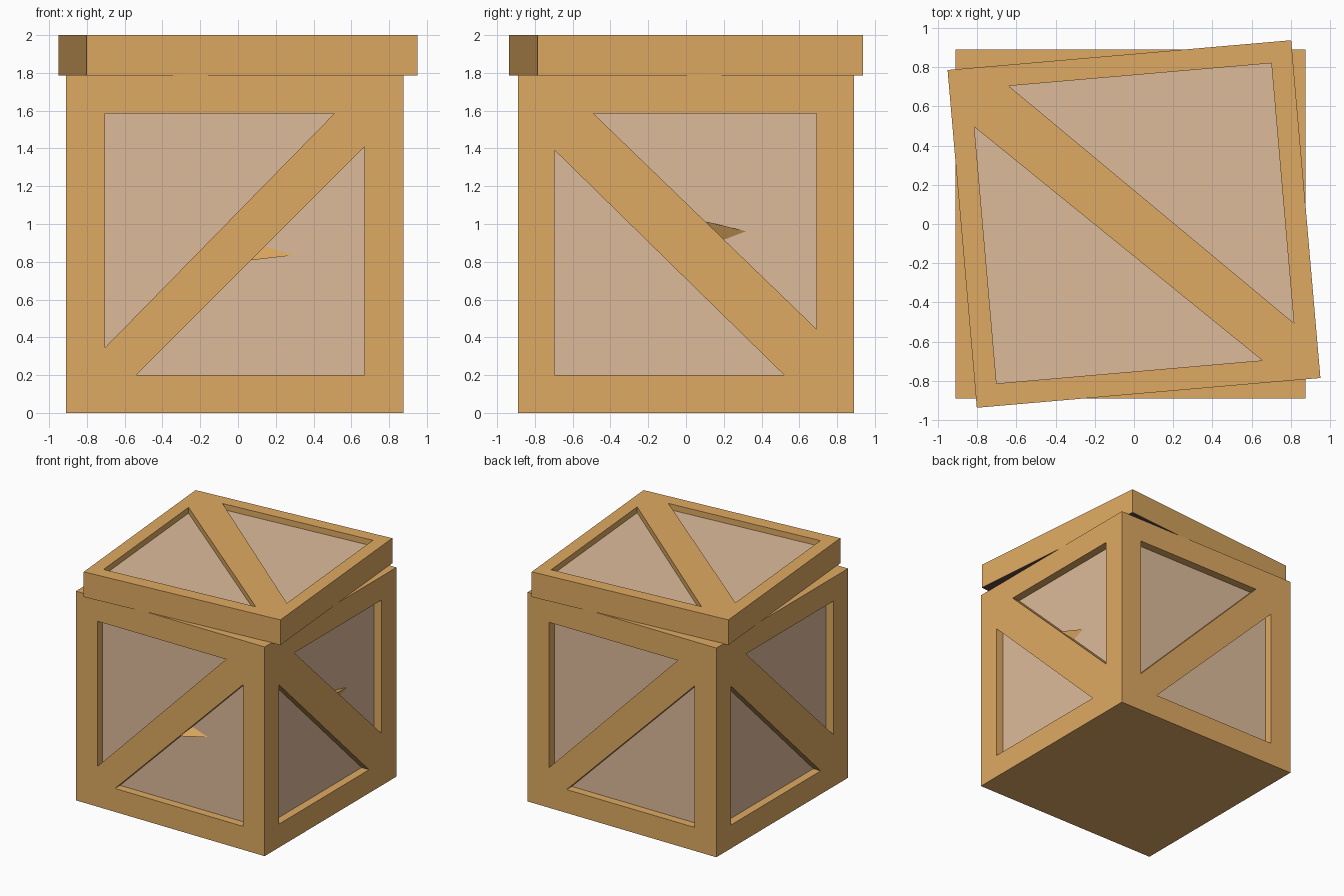
import bpy, bmesh, math
from mathutils import Vector, Matrix

if "Cube" in bpy.data.objects:
    bpy.data.objects.remove(bpy.data.objects["Cube"])


def material(name, rgb):
    m = bpy.data.materials.new(name)
    m.diffuse_color = (*rgb, 1)
    m.use_nodes = True
    m.node_tree.nodes["Principled BSDF"].inputs["Base Color"].default_value = m.diffuse_color
    return m


MATS = [material("wood_frame", (0.73, 0.40, 0.122)),
        material("pale_panel", (0.73, 0.50, 0.33)),
        material("dark_underside", (0.12, 0.062, 0.062))]


def finish(name, bm):
    bmesh.ops.recalc_face_normals(bm, faces=bm.faces)
    me = bpy.data.meshes.new(name)
    bm.to_mesh(me)
    bm.free()
    for m in MATS:
        me.materials.append(m)
    ob = bpy.data.objects.new(name, me)
    bpy.context.collection.objects.link(ob)
    return ob


def box(name, size, centre):
    bm = bmesh.new()
    bmesh.ops.create_cube(bm, size=1)
    bmesh.ops.scale(bm, vec=size, verts=bm.verts)
    bmesh.ops.translate(bm, vec=centre, verts=bm.verts)
    return finish(name, bm)


def prism(bm, tri, place, depth):
    """Triangular cutter; its inner cap carries the panel colour."""
    outer = [bm.verts.new(place(u, v, -0.03)) for u, v in tri]
    inner = [bm.verts.new(place(u, v, depth)) for u, v in tri]
    bm.faces.new(outer)
    bm.faces.new(inner).material_index = 1
    for i in range(3):
        j = (i + 1) % 3
        bm.faces.new((outer[i], outer[j], inner[j], inner[i]))


def carve(target, cutter):
    cutter.hide_render = True
    cutter.hide_viewport = False
    cutter.display_type = 'WIRE'
    mod = target.modifiers.new("recesses", 'BOOLEAN')
    mod.operation = 'DIFFERENCE'
    mod.solver = 'EXACT'
    mod.object = cutter


# Crate body with two triangular recesses on each side
CX, HX, HY, TOP = -0.0175, 0.8925, 0.89, 1.788
body = box("crate_body", (2 * HX, 2 * HY, TOP), (CX, 0, TOP / 2))

front_tris = [[(-0.6875, 1.585), (0.5275, 1.585), (-0.6875, 0.345)],
              [(-0.5225, 0.2), (0.6875, 0.2), (0.6875, 1.41)]]
side_tris = [[(-0.49, 1.585), (0.69, 1.585), (0.69, 0.445)],
             [(-0.695, 1.39), (-0.695, 0.2), (0.52, 0.2)]]


def side_place(k):
    a = k * math.pi / 2
    half = HX if k % 2 else HY
    u_dir = Vector((math.cos(a), math.sin(a), 0))
    n = Vector((math.sin(a), -math.cos(a), 0))
    return lambda u, v, d: Vector((CX, 0, v)) + u_dir * u + n * (half - d)


bm = bmesh.new()
for k in range(4):
    for tri in (side_tris if k % 2 else front_tris):
        prism(bm, tri, side_place(k), 0.07)
carve(body, finish("body_recess_cutter", bm))

# Lid, turned slightly, with a dark underside
LZ = 1.785
lid = box("lid", (1.76, 1.73, 2 - LZ), (0, 0, (2 + LZ) / 2))
for f in lid.data.polygons:
    if f.normal.z < -0.9:
        f.material_index = 2
lid_tris = [[(-0.576, 0.757), (0.769, 0.757), (0.769, -0.574)],
            [(-0.769, 0.564), (-0.769, -0.75), (0.592, -0.75)]]
bm = bmesh.new()
for tri in lid_tris:
    prism(bm, tri, lambda u, v, d: Vector((u, v, 2 - d)), 0.05)
lid_cutter = finish("lid_recess_cutter", bm)
carve(lid, lid_cutter)
for ob in (lid, lid_cutter):
    ob.matrix_world = Matrix.Rotation(math.radians(4.95), 4, 'Z')


# Small splinters sticking out from behind the front and right braces
def splinter(name, k, pts):
    place = side_place(k)
    b = bmesh.new()
    for p in pts:
        b.verts.new(place(*p))
    bmesh.ops.convex_hull(b, input=b.verts)
    finish(name, b)


splinter("front_splinter", 0, [(0.147, 0.89, 0.072), (0.317, 0.835, 0.072),
                               (0.077, 0.807, 0.003), (0.06, 0.82, 0.075)])
splinter("right_splinter", 1, [(0.325, 0.96, 0.072), (0.105, 1.013, 0.01),
                               (0.2, 0.912, 0.072), (0.14, 1.005, 0.075)])
